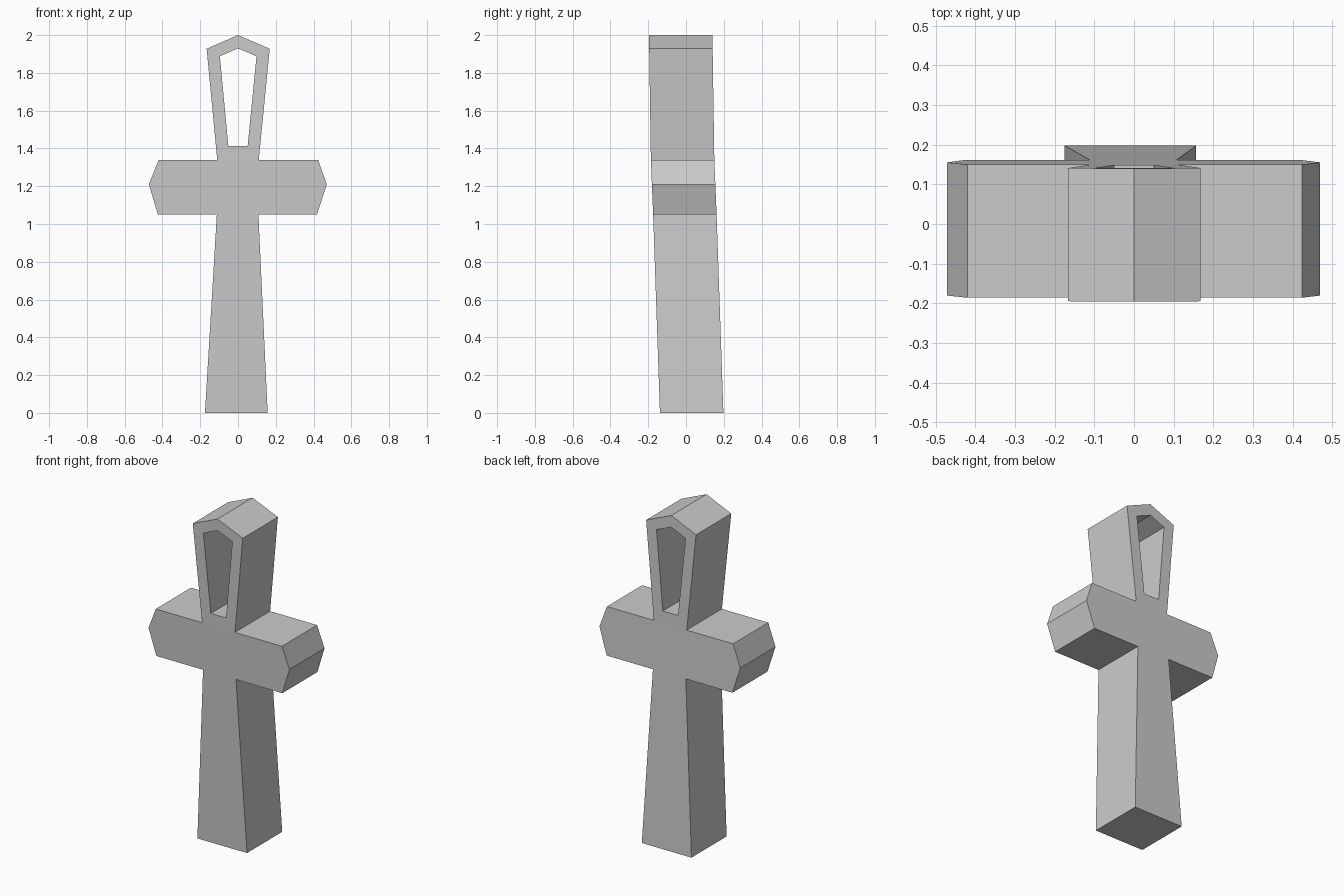
import bpy, bmesh

if "Cube" in bpy.data.objects:
    bpy.data.objects.remove(bpy.data.objects["Cube"])

# Front outline points (x, z)
pts = dict(
    foot_l=(-.175, 0), foot_r=(.157, 0),
    stem_l=(-.112, 1.05), stem_r=(.108, 1.05),
    low_l=(-.424, 1.05), low_r=(.418, 1.05),
    tip_l=(-.472, 1.21), tip_r=(.47, 1.21),
    up_l=(-.42, 1.34), up_r=(.424, 1.34),
    neck_l=(-.11, 1.34), neck_r=(.11, 1.34),
    out_l=(-.166, 1.928), out_r=(.168, 1.928), apex=(0, 2),
    in_bl=(-.051, 1.412), in_br=(.051, 1.412),
    in_l=(-.096, 1.888), in_r=(.098, 1.888), in_apex=(0, 1.93),
)
# Panels: stem, three bar parts, five parts of the loop
panels = [
    "foot_l foot_r stem_r stem_l",
    "low_l stem_l neck_l up_l tip_l",
    "stem_l stem_r neck_r neck_l",
    "stem_r low_r tip_r up_r neck_r",
    "neck_l neck_r in_br in_bl",
    "neck_l in_bl in_l out_l",
    "in_br neck_r out_r in_r",
    "out_l in_l in_apex apex",
    "in_r out_r apex in_apex",
]

# The body leans slightly forward as it rises: (z, centre y)
lean = [(0, .03), (1.05, -.006), (1.34, -.018), (2, -.028)]


def centre_y(z):
    for (z0, y0), (z1, y1) in zip(lean, lean[1:]):
        if z <= z1:
            return y0 + (y1 - y0) * (z - z0) / (z1 - z0)
    return lean[-1][1]


HALF = .168
bm = bmesh.new()
v = {k: bm.verts.new((x, centre_y(z) - HALF, z)) for k, (x, z) in pts.items()}
for p in panels:
    bm.faces.new([v[k] for k in p.split()])

# Give the flat profile its depth
front = list(bm.faces)
ext = bmesh.ops.extrude_face_region(bm, geom=front, use_keep_orig=True)
new = [g for g in ext["geom"] if isinstance(g, bmesh.types.BMVert)]
bmesh.ops.translate(bm, verts=new, vec=(0, 2 * HALF, 0))
bmesh.ops.recalc_face_normals(bm, faces=bm.faces)

mesh = bpy.data.meshes.new("looped_cross")
bm.to_mesh(mesh)
bm.free()
bpy.context.collection.objects.link(bpy.data.objects.new("looped_cross", mesh))
